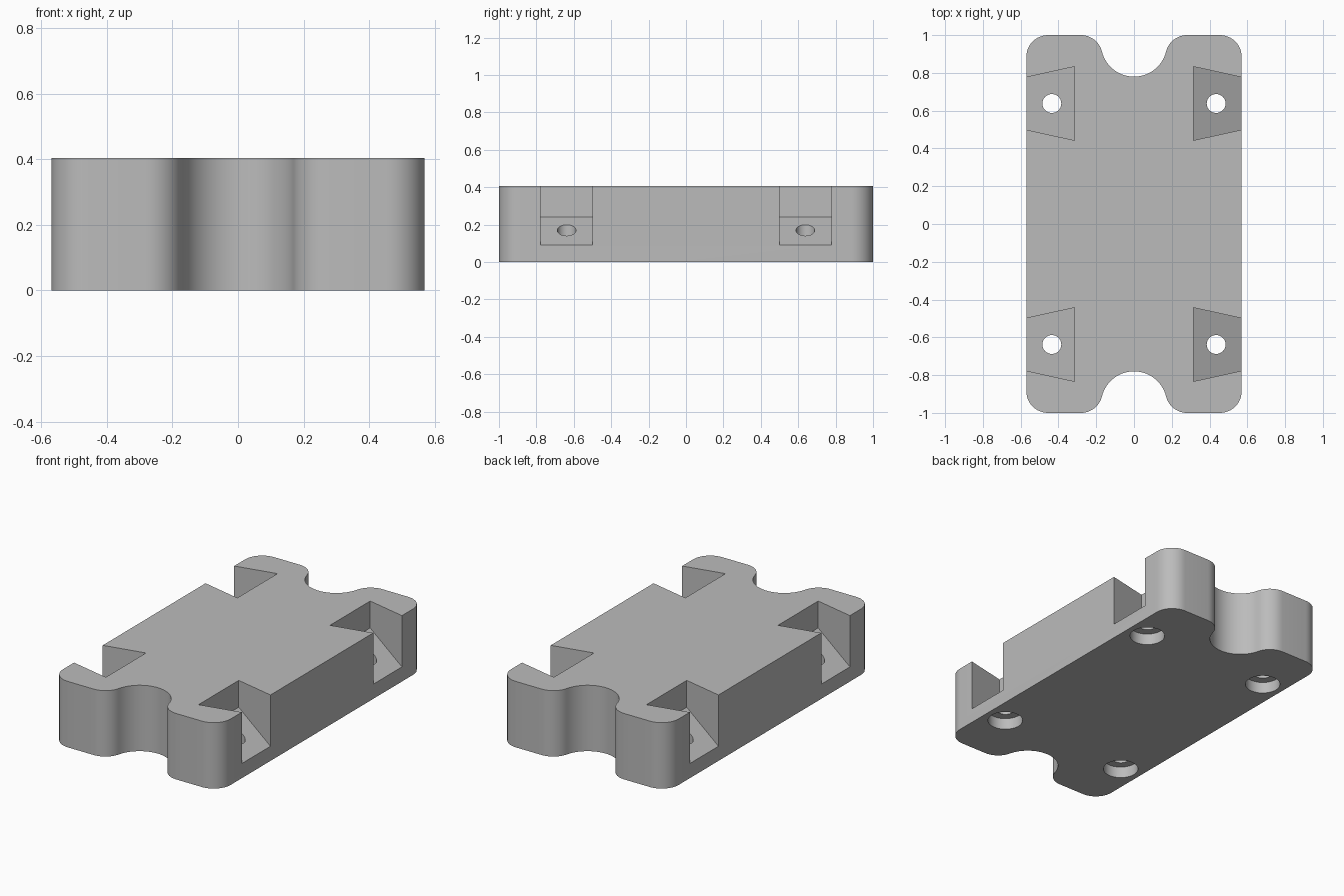
import bpy
import bmesh
from math import sin, cos, pi, atan2, radians

if "Cube" in bpy.data.objects:
    bpy.data.objects.remove(bpy.data.objects["Cube"])

HALF_W, HALF_L, HEIGHT = 0.57, 1.0, 0.405
FILLET, NOTCH = 0.115, 0.175
POCKET_Y, HOLE_X = 0.638, 0.435

grey = bpy.data.materials.new("plain_grey")
grey.use_nodes = True
colour = (0.5, 0.5, 0.5, 1)
grey.diffuse_color = colour
grey.node_tree.nodes["Principled BSDF"].inputs["Base Color"].default_value = colour


def make_object(name, bm):
    bmesh.ops.recalc_face_normals(bm, faces=bm.faces)
    mesh = bpy.data.meshes.new(name)
    bm.to_mesh(mesh)
    bm.free()
    mesh.materials.append(grey)
    obj = bpy.data.objects.new(name, mesh)
    bpy.context.collection.objects.link(obj)
    return obj


def prism(name, outline, z0, z1):
    """Solid with the given plan outline."""
    bm = bmesh.new()
    face = bm.faces.new([bm.verts.new((x, y, z0)) for x, y in outline])
    side = bmesh.ops.extrude_face_region(bm, geom=[face])["geom"]
    top = [v for v in side if isinstance(v, bmesh.types.BMVert)]
    bmesh.ops.translate(bm, verts=top, vec=(0, 0, z1 - z0))
    return make_object(name, bm)


def arc(cx, cy, r, a0, a1, steps):
    return [(cx + r * cos(a0 + (a1 - a0) * i / steps),
             cy + r * sin(a0 + (a1 - a0) * i / steps)) for i in range(steps + 1)]


def cut(body, cutter):
    mod = body.modifiers.new("cut", "BOOLEAN")
    mod.operation, mod.solver, mod.object = "DIFFERENCE", "EXACT", cutter
    bpy.context.view_layer.objects.active = body
    bpy.ops.object.modifier_apply(modifier=mod.name)
    bpy.data.objects.remove(cutter)


# Block outline: rounded corners, and end notches blended by tangent fillets
centre_y = HALF_L - FILLET
notch_y = 0.78 + NOTCH
reach = NOTCH + FILLET
fillet_x = (reach ** 2 - (notch_y - centre_y) ** 2) ** 0.5
tilt = atan2(notch_y - centre_y, fillet_x)
right_half = (arc(HALF_W - FILLET, centre_y, FILLET, 0, pi / 2, 12)
              + arc(fillet_x, centre_y, FILLET, pi / 2, pi - tilt, 12)
              + arc(0, notch_y, NOTCH, -tilt, -pi / 2, 16)[1:])
left_half = [(-x, y) for x, y in reversed(right_half[:-1])]
end = right_half + left_half
block = prism("mounting_block", end + [(-x, -y) for x, y in end], 0, HEIGHT)

# Dovetail pockets with sloping floors, through holes and counterbores below
INNER, OUTER = 0.315, 0.7
floor_in, floor_edge = 0.24, 0.09
run = (OUTER - INNER) / (HALF_W - INNER)
floor_out = floor_in + (floor_edge - floor_in) * run
wide, narrow = 0.195, 0.195 - 0.056 * run
for sx in (1, -1):
    for sy in (1, -1):
        y = sy * POCKET_Y
        pocket = prism("pocket_cutter",
                       [(sx * INNER, y - wide), (sx * OUTER, y - narrow),
                        (sx * OUTER, y + narrow), (sx * INNER, y + wide)],
                       floor_in, HEIGHT + 0.1)
        for v in pocket.data.vertices:
            if v.co.z < HEIGHT and abs(v.co.x) > HALF_W:
                v.co.z = floor_out
        cut(block, pocket)
        for r, z1 in ((0.05, HEIGHT), (0.1, 0.07)):
            hole = arc(sx * HOLE_X, y, r, 0, 2 * pi, 40)[:-1]
            cut(block, prism("hole_cutter", hole, -0.1, z1))

# Smooth curved walls, crisp edges
bpy.ops.object.select_all(action="DESELECT")
block.select_set(True)
bpy.context.view_layer.objects.active = block
bpy.ops.object.shade_smooth_by_angle(angle=radians(30))
